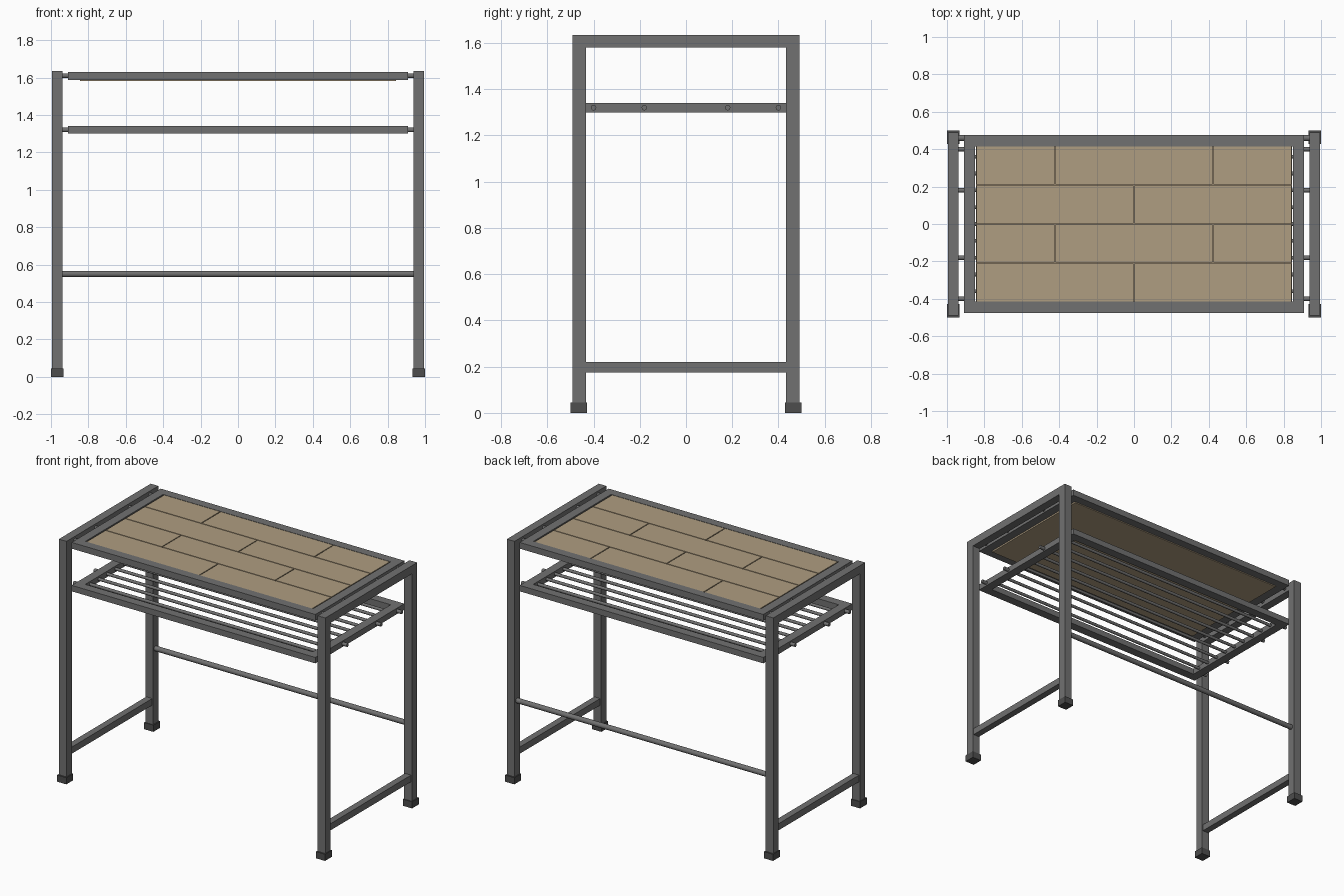
import bpy, bmesh, math
from mathutils import Matrix, Vector

if "Cube" in bpy.data.objects:
    bpy.data.objects.remove(bpy.data.objects["Cube"])


def material(name, rgb):
    m = bpy.data.materials.new(name)
    m.diffuse_color = (*rgb, 1)
    m.use_nodes = True
    m.node_tree.nodes["Principled BSDF"].inputs["Base Color"].default_value = m.diffuse_color
    return m


STEEL = material("grey_steel", (0.165, 0.165, 0.165))
RUBBER = material("dark_rubber", (0.075, 0.075, 0.075))
WOOD = material("tan_wood", (0.43, 0.34, 0.22))


def finish(name, bm, mat):
    me = bpy.data.meshes.new(name)
    bm.to_mesh(me)
    bm.free()
    me.materials.append(mat)
    ob = bpy.data.objects.new(name, me)
    bpy.context.collection.objects.link(ob)
    return ob


def add_box(bm, lo, hi):
    lo, hi = Vector(lo), Vector(hi)
    mat = Matrix.Translation((lo + hi) / 2) @ Matrix.Diagonal((*(hi - lo), 1))
    bmesh.ops.create_cube(bm, size=1, matrix=mat)


def add_rod(bm, x0, x1, y, z, r, sides=12):
    mat = Matrix.Translation(((x0 + x1) / 2, y, z)) @ Matrix.Rotation(math.pi / 2, 4, 'Y')
    new = bmesh.ops.create_cone(bm, segments=sides, radius1=r, radius2=r,
                                depth=x1 - x0, cap_ends=True, matrix=mat)
    for f in {f for v in new["verts"] for f in v.link_faces}:
        f.smooth = len(f.verts) == 4


def rim(name, x, y, w, z0, z1):
    """Rectangular frame of square tube."""
    bm = bmesh.new()
    for s in (-1, 1):
        ya, yb = sorted((s * y, s * (y - w)))
        add_box(bm, (-x, ya, z0), (x, yb, z1))
        xa, xb = sorted((s * x, s * (x - w)))
        add_box(bm, (xa, -y + w, z0), (xb, y - w, z1))
    return finish(name, bm, STEEL)


# Side frames: two legs, top rail and low cross rail each
for s, side in ((-1, "left"), (1, "right")):
    bm = bmesh.new()
    xa, xb = sorted((s * 0.995, s * 0.938))
    for t in (-1, 1):
        ya, yb = sorted((t * 0.49, t * 0.433))
        add_box(bm, (xa, ya, 0.03), (xb, yb, 1.58))
    add_box(bm, (xa, -0.49, 1.58), (xb, 0.49, 1.635))
    xa, xb = sorted((s * 0.989, s * 0.944))
    add_box(bm, (xa, -0.433, 0.175), (xb, 0.433, 0.22))
    finish(side + "_side_frame", bm, STEEL)

    # Rubber feet
    bm = bmesh.new()
    xa, xb = sorted((s * 1.0, s * 0.932))
    for t in (-1, 1):
        ya, yb = sorted((t * 0.5, t * 0.428))
        add_box(bm, (xa, ya, 0), (xb, yb, 0.045))
    finish(side + "_feet", bm, RUBBER)

# Table top and shelf frames
rim("top_frame", 0.91, 0.475, 0.06, 1.588, 1.63)
rim("shelf_frame", 0.91, 0.475, 0.06, 1.30, 1.34)

# Short pegs joining both frames to the side frames
bm = bmesh.new()
for z in (1.61, 1.32):
    for s in (-1, 1):
        for y in (-0.4, -0.18, 0.18, 0.4):
            xa, xb = sorted((s * 0.9, s * 0.945))
            add_rod(bm, xa, xb, y, z, 0.012)
finish("joining_pegs", bm, STEEL)

# Shelf slats
bm = bmesh.new()
for i in range(-4, 5):
    add_rod(bm, -0.86, 0.86, i * 0.09, 1.32, 0.01)
finish("shelf_slats", bm, STEEL)

# Rear tie bar
bm = bmesh.new()
add_rod(bm, -0.945, 0.945, 0.46, 0.55, 0.017, 16)
finish("rear_tie_bar", bm, STEEL)

# Wooden top: backing sheet with staggered planks
BX, BY, ROWS, GAP = 0.845, 0.418, 4, 0.003
bm = bmesh.new()
add_box(bm, (-BX, -BY, 1.582), (BX, BY, 1.612))
finish("board_backing", bm, WOOD)
bm = bmesh.new()
pitch = 2 * BY / ROWS
for r in range(ROWS):
    y = -BY + r * pitch
    cuts = [-BX, -BX / 2, BX / 2, BX] if r % 2 else [-BX, 0, BX]
    for a, b in zip(cuts, cuts[1:]):
        add_box(bm, (a + GAP, y + GAP, 1.612), (b - GAP, y + pitch - GAP, 1.628))
finish("board_planks", bm, WOOD)
